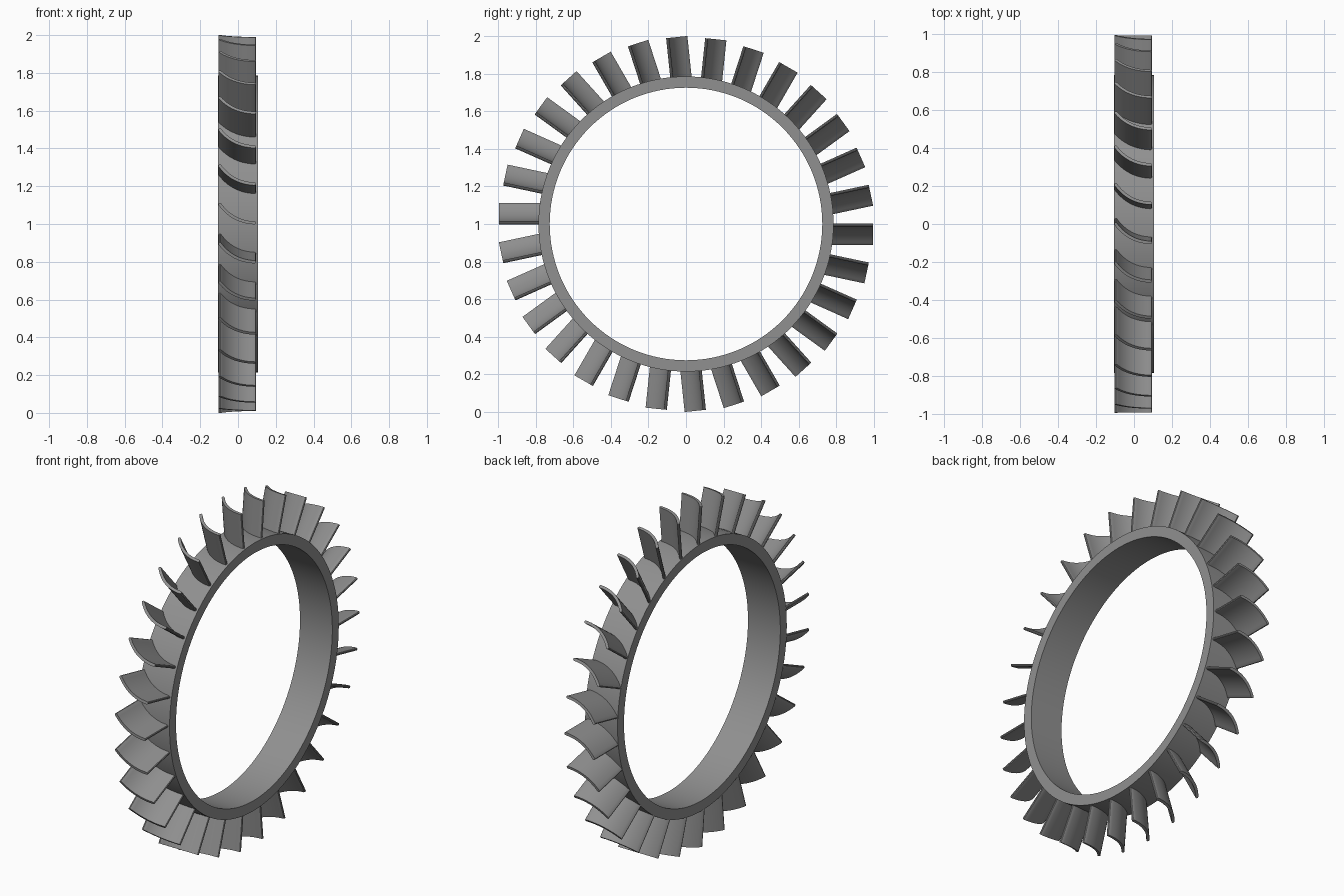
import bpy, bmesh, math
from mathutils import Matrix, Vector

if "Cube" in bpy.data.objects:
    bpy.data.objects.remove(bpy.data.objects["Cube"])

RING_OUT, RING_IN, RING_HALF = 0.785, 0.725, 0.105
BLADES, ROOT, TIP = 30, 0.76, 0.994
THICK = 0.016

grey = bpy.data.materials.new("steel grey")
grey.diffuse_color = (0.28, 0.28, 0.28, 1)
grey.use_nodes = True
grey.node_tree.nodes["Principled BSDF"].inputs["Base Color"].default_value = grey.diffuse_color


def finish(name, bm):
    bmesh.ops.recalc_face_normals(bm, faces=bm.faces)
    mesh = bpy.data.meshes.new(name)
    bm.to_mesh(mesh)
    bm.free()
    mesh.materials.append(grey)
    obj = bpy.data.objects.new(name, mesh)
    bpy.context.collection.objects.link(obj)
    obj.location.z = 1
    bpy.context.view_layer.objects.active = obj
    obj.select_set(True)
    bpy.ops.object.shade_smooth_by_angle(angle=math.radians(35))
    obj.select_set(False)
    return obj


# Hub ring: rectangular section spun around the x axis
bm = bmesh.new()
section = [(-RING_HALF, RING_IN), (RING_HALF, RING_IN),
           (RING_HALF, RING_OUT), (-RING_HALF, RING_OUT)]
verts = [bm.verts.new((x, r, 0)) for x, r in section]
edges = [bm.edges.new((verts[i], verts[(i + 1) % 4])) for i in range(4)]
bmesh.ops.spin(bm, geom=verts + edges, cent=(0, 0, 0), axis=(1, 0, 0),
               angle=math.tau, steps=128, use_merge=True)
bmesh.ops.remove_doubles(bm, verts=bm.verts, dist=1e-5)
finish("hub_ring", bm)


# Blade section: curved camber line thickened, with rounded ends
def blade_section(steps=14, cap=5):
    a, b, sag = Vector((-0.096, -0.104)), Vector((0.087, -0.006)), 0.025
    chord = b - a
    normal = Vector((-chord.y, chord.x)).normalized()

    def point(t):
        return a + chord * t + normal * sag * 4 * t * (1 - t)

    def side(t):
        d = chord + normal * sag * 4 * (1 - 2 * t)
        return Vector((-d.y, d.x)).normalized()

    h = THICK / 2
    ts = [i / steps for i in range(steps + 1)]
    pts = [point(t) + side(t) * h for t in ts]
    for t, back in ((1, False), (0, True)):
        n = side(t) * (-1 if back else 1)
        along = Vector((n.y, -n.x))
        for k in range(1, cap):
            ang = math.pi * k / cap
            pts.append(point(t) + (n * math.cos(ang) + along * math.sin(ang)) * h)
        if not back:
            pts += [point(s) - side(s) * h for s in reversed(ts)]
    return pts


# Blades: section extruded radially and repeated around the ring
bm = bmesh.new()
outline = blade_section()
n = len(outline)
for k in range(BLADES):
    rot = Matrix.Rotation(math.tau * k / BLADES, 3, 'X')
    root = [bm.verts.new(rot @ Vector((p.x, ROOT, p.y))) for p in outline]
    tip = [bm.verts.new(rot @ Vector((p.x, TIP, p.y))) for p in outline]
    for i in range(n):
        j = (i + 1) % n
        bm.faces.new((root[i], root[j], tip[j], tip[i]))
    bm.faces.new(root)
    bm.faces.new(tip)
finish("blades", bm)
